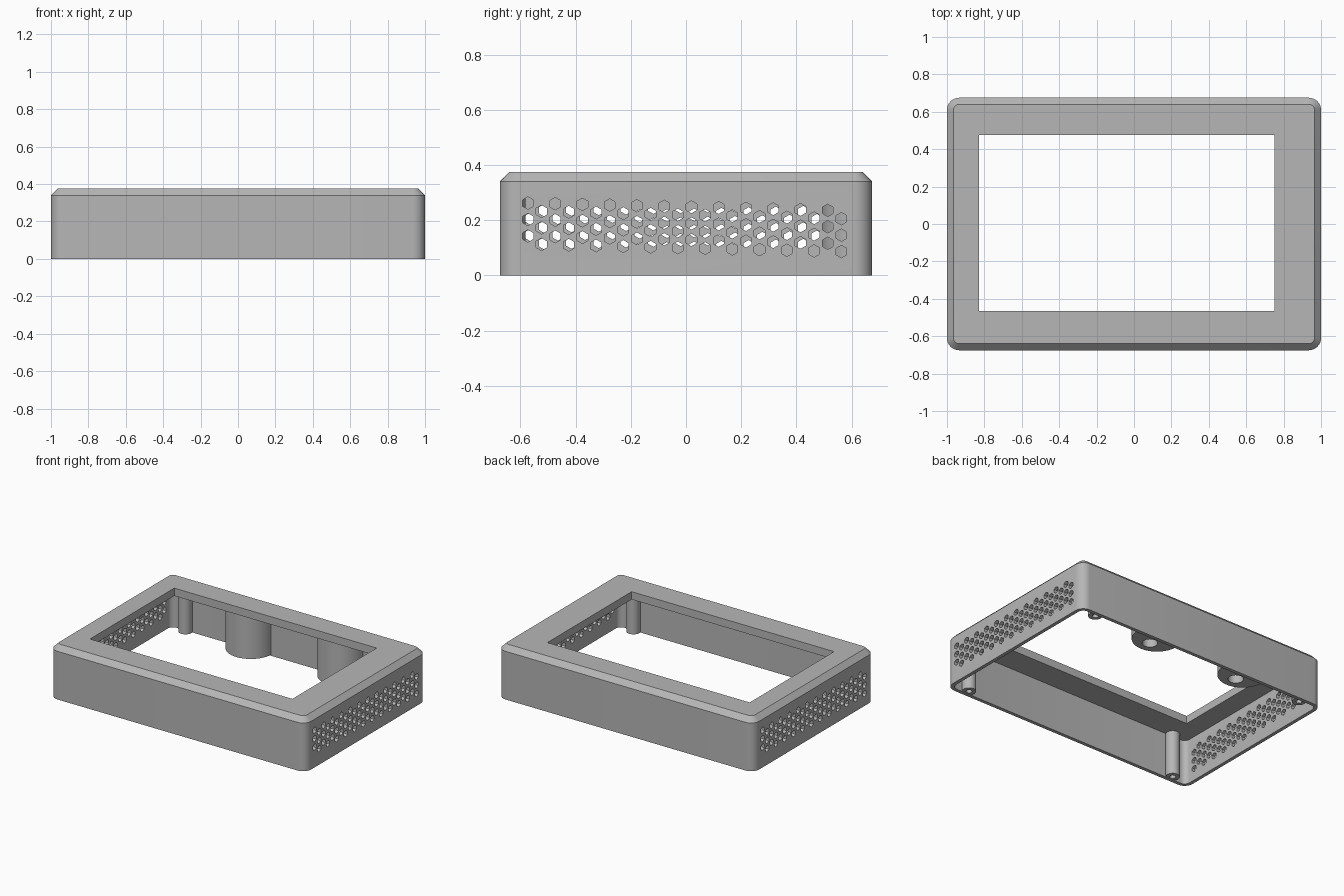
import bpy, bmesh, math

if "Cube" in bpy.data.objects:
    bpy.data.objects.remove(bpy.data.objects["Cube"])

grey = bpy.data.materials.new("plain grey")
grey.diffuse_color = (0.47, 0.47, 0.47, 1)
grey.use_nodes = True
grey.node_tree.nodes["Principled BSDF"].inputs["Base Color"].default_value = grey.diffuse_color


def rounded_rect(hx, hy, r, n=8):
    pts = []
    for q, (sx, sy) in enumerate([(1, 1), (-1, 1), (-1, -1), (1, -1)]):
        for i in range(n + 1):
            a = math.pi / 2 * (q + i / n)
            pts.append((sx * (hx - r) + r * math.cos(a), sy * (hy - r) + r * math.sin(a)))
    return pts


def arc(cx, cy, r, a0, a1, n):
    return [(cx + r * math.cos(a0 + (a1 - a0) * i / n),
             cy + r * math.sin(a0 + (a1 - a0) * i / n)) for i in range(n + 1)]


def circle(cx, cy, r, n=32):
    return arc(cx, cy, r, 0, 2 * math.pi, n)[:-1]


def loft(bm, rings):
    """Closed solid through rings of 3D points."""
    vs = [[bm.verts.new(p) for p in ring] for ring in rings]
    n = len(vs[0])
    for lo, hi in zip(vs, vs[1:]):
        for i in range(n):
            j = (i + 1) % n
            bm.faces.new((lo[i], lo[j], hi[j], hi[i]))
    bm.faces.new(vs[0][::-1])
    bm.faces.new(vs[-1])


def level(outline, z):
    return [(x, y, z) for x, y in outline]


def finish(name, bm):
    bmesh.ops.recalc_face_normals(bm, faces=bm.faces)
    me = bpy.data.meshes.new(name)
    bm.to_mesh(me)
    bm.free()
    me.materials.append(grey)
    ob = bpy.data.objects.new(name, me)
    bpy.context.collection.objects.link(ob)
    return ob


def solid(name, *levels):
    bm = bmesh.new()
    loft(bm, [level(o, z) for o, z in levels])
    return finish(name, bm)


def activate(ob):
    bpy.ops.object.select_all(action='DESELECT')
    ob.select_set(True)
    bpy.context.view_layer.objects.active = ob


def cut(ob, cutter):
    activate(ob)
    m = ob.modifiers.new("cut", 'BOOLEAN')
    m.operation, m.solver, m.object = 'DIFFERENCE', 'EXACT', cutter
    bpy.ops.object.modifier_apply(modifier=m.name)
    bpy.data.objects.remove(cutter)


def smooth(ob):
    activate(ob)
    bpy.ops.object.shade_smooth_by_angle(angle=math.radians(30))


# Chamfered, hollow case
H, CEIL, INNER_Y = 0.375, 0.32, 0.65
outer = rounded_rect(1, 0.675, 0.065)
case = solid("case", (outer, 0), (outer, 0.34), (rounded_rect(0.965, 0.64, 0.03), H))
inner = rounded_rect(0.975, INNER_Y, 0.04)
cut(case, solid("cavity_cutter", (inner, -0.1), (inner, CEIL)))

# Screen opening, slightly off centre
window = [(-0.83, -0.465), (0.75, -0.465), (0.75, 0.475), (-0.83, 0.475)]
cut(case, solid("window_cutter", (window, 0.25), (window, 0.5)))

# Hexagonal vents on both short walls, the grid slightly tilted
for side in (1, -1):
    bm = bmesh.new()
    for col in range(24):
        y = -0.573 + 0.0494 * col
        for row in range(3):
            z = 0.143 + 0.0597 * row - 0.029 * (col % 2) - 0.0012 * col
            hexagon = [(y + 0.0225 * math.sin(k * math.pi / 3),
                        z + 0.0225 * math.cos(k * math.pi / 3)) for k in range(6)]
            loft(bm, [[(side * x, side * u, v) for u, v in hexagon] for x in (0.93, 1.05)])
    cut(case, finish("vent_cutter", bm))
smooth(case)

# Corner screw posts, sunk into the long walls, with pilot holes
for sx in (-1, 1):
    for sy in (-1, 1):
        c = (sx * 0.85, sy * 0.628)
        post = solid("screw_post", (circle(*c, 0.046, 24), 0.006), (circle(*c, 0.046, 24), CEIL + 0.01))
        hole = circle(*c, 0.02, 16)
        cut(post, solid("pilot_cutter", (hole, -0.05), (hole, 0.15)))
        smooth(post)

# Two half-round hanging bosses on the back wall, with sockets
for sx in (-1, 1):
    half = arc(sx * 0.358, INNER_Y + 0.005, 0.162, math.pi, 2 * math.pi, 24)
    boss = solid("hanging_boss", (half, 0.008), (half, CEIL + 0.01))
    socket = circle(sx * 0.358, 0.585, 0.05, 24)
    cut(boss, solid("socket_cutter", (socket, -0.05), (socket, 0.1)))
    smooth(boss)
